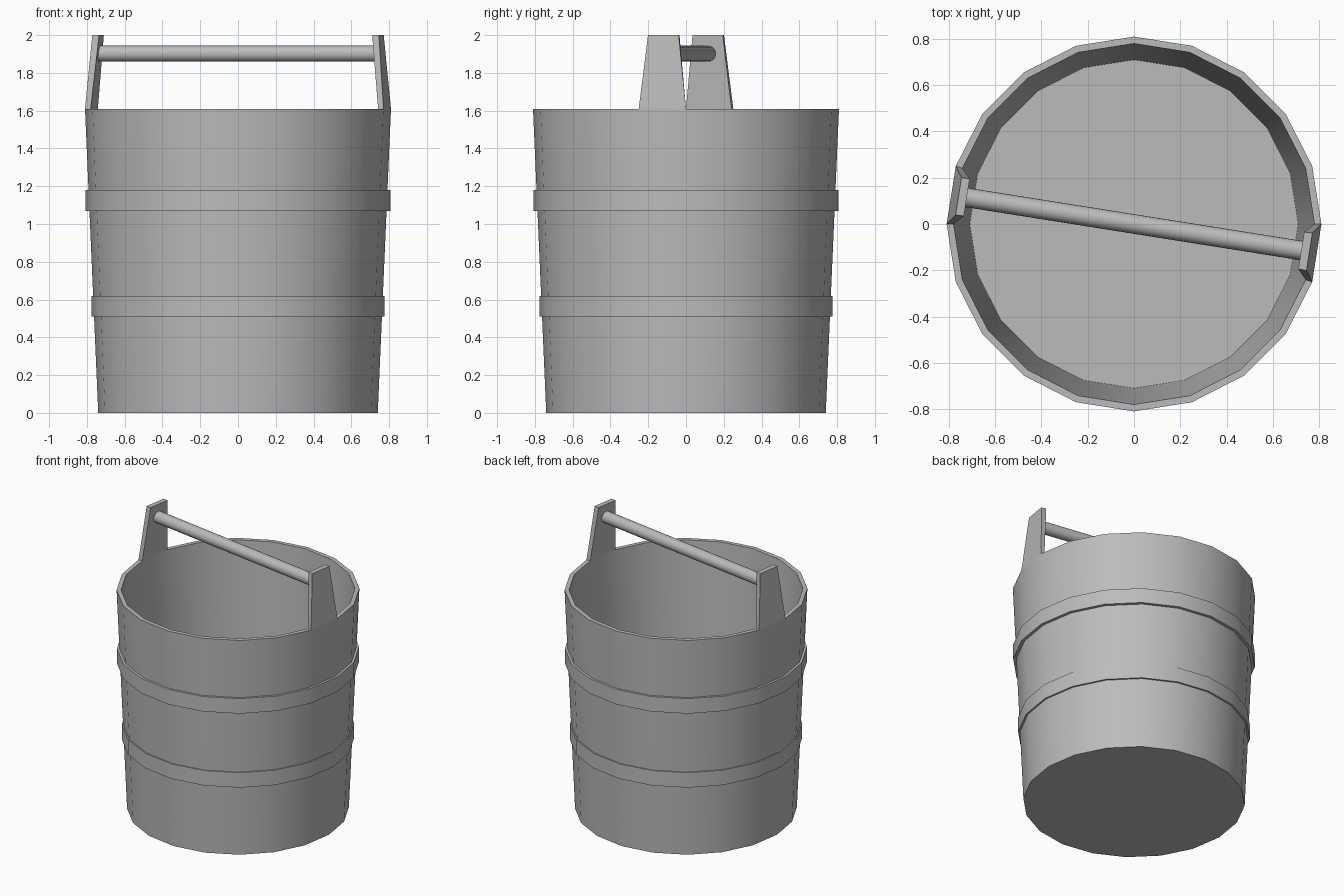
import bpy, bmesh, math
from mathutils import Matrix, Vector

cube = bpy.data.objects.get("Cube")
if cube:
    bpy.data.objects.remove(cube, do_unlink=True)

SIDES = 20
STEP = 2 * math.pi / SIDES
RIM_Z = 1.61

grey = bpy.data.materials.new("plain_grey")
grey.use_nodes = True
colour = (0.5, 0.5, 0.5, 1)
grey.diffuse_color = colour
grey.node_tree.nodes["Principled BSDF"].inputs["Base Color"].default_value = colour


def finish(name, bm, smooth=True):
    bmesh.ops.recalc_face_normals(bm, faces=bm.faces)
    mesh = bpy.data.meshes.new(name)
    bm.to_mesh(mesh)
    bm.free()
    mesh.materials.append(grey)
    obj = bpy.data.objects.new(name, mesh)
    bpy.context.collection.objects.link(obj)
    if smooth:
        bpy.ops.object.select_all(action="DESELECT")
        obj.select_set(True)
        bpy.context.view_layer.objects.active = obj
        bpy.ops.object.shade_smooth_by_angle(angle=math.radians(30))
    return obj


def lathe(name, profile, closed):
    """Sweep (radius, z) points round z; an open profile gets end caps."""
    bm = bmesh.new()
    rings = [[bm.verts.new((r * math.cos(i * STEP), r * math.sin(i * STEP), z))
              for i in range(SIDES)] for r, z in profile]
    pairs = list(zip(rings, rings[1:]))
    if closed:
        pairs.append((rings[-1], rings[0]))
    else:
        bm.faces.new(rings[0])
        bm.faces.new(rings[-1])
    for a, b in pairs:
        for i in range(SIDES):
            j = (i + 1) % SIDES
            bm.faces.new((a[i], a[j], b[j], b[i]))
    return finish(name, bm)


# Tapered tub with thin wall and floor
lathe("bucket_body", [(0.74, 0), (0.81, RIM_Z), (0.78, RIM_Z), (0.71, 0.01)], False)

# Two straight hoops
for name, radius, low, high in (("lower_hoop", 0.775, 0.51, 0.62),
                                ("upper_hoop", 0.808, 1.07, 1.18)):
    lathe(name, [(radius, low), (radius, high),
                 (radius - 0.03, high), (radius - 0.03, low)], True)


# Handle ears: tapered boards rising from one wall facet, leaning inward
def ear(name, angle):
    bm = bmesh.new()
    half = STEP / 2
    sections = []
    for z, outer, inner, w_out, w_in in (
            (RIM_Z, 0.81 * math.cos(half), 0.78 * math.cos(half),
             0.81 * math.sin(half), 0.78 * math.sin(half)),
            (2.0, 0.768, 0.732, 0.082, 0.081)):
        sections.append([bm.verts.new(p) for p in (
            (outer, -w_out, z), (outer, w_out, z),
            (inner, w_in, z), (inner, -w_in, z))])
    low, high = sections
    bm.faces.new(low)
    bm.faces.new(high)
    for i in range(4):
        j = (i + 1) % 4
        bm.faces.new((low[i], low[j], high[j], high[i]))
    bmesh.ops.rotate(bm, verts=bm.verts, matrix=Matrix.Rotation(angle, 3, "Z"))
    finish(name, bm, smooth=False)


tilt = -STEP / 2
ear("left_ear", tilt)
ear("right_ear", tilt + math.pi)

# Round grip between the ears
bm = bmesh.new()
bmesh.ops.create_cone(bm, cap_ends=True, segments=20, radius1=0.042,
                      radius2=0.042, depth=1.49)
turn = Matrix.Rotation(tilt, 4, "Z") @ Matrix.Rotation(math.pi / 2, 4, "Y")
bmesh.ops.transform(bm, verts=bm.verts, matrix=Matrix.Translation(Vector((0, 0, 1.902))) @ turn)
finish("handle_rod", bm)
